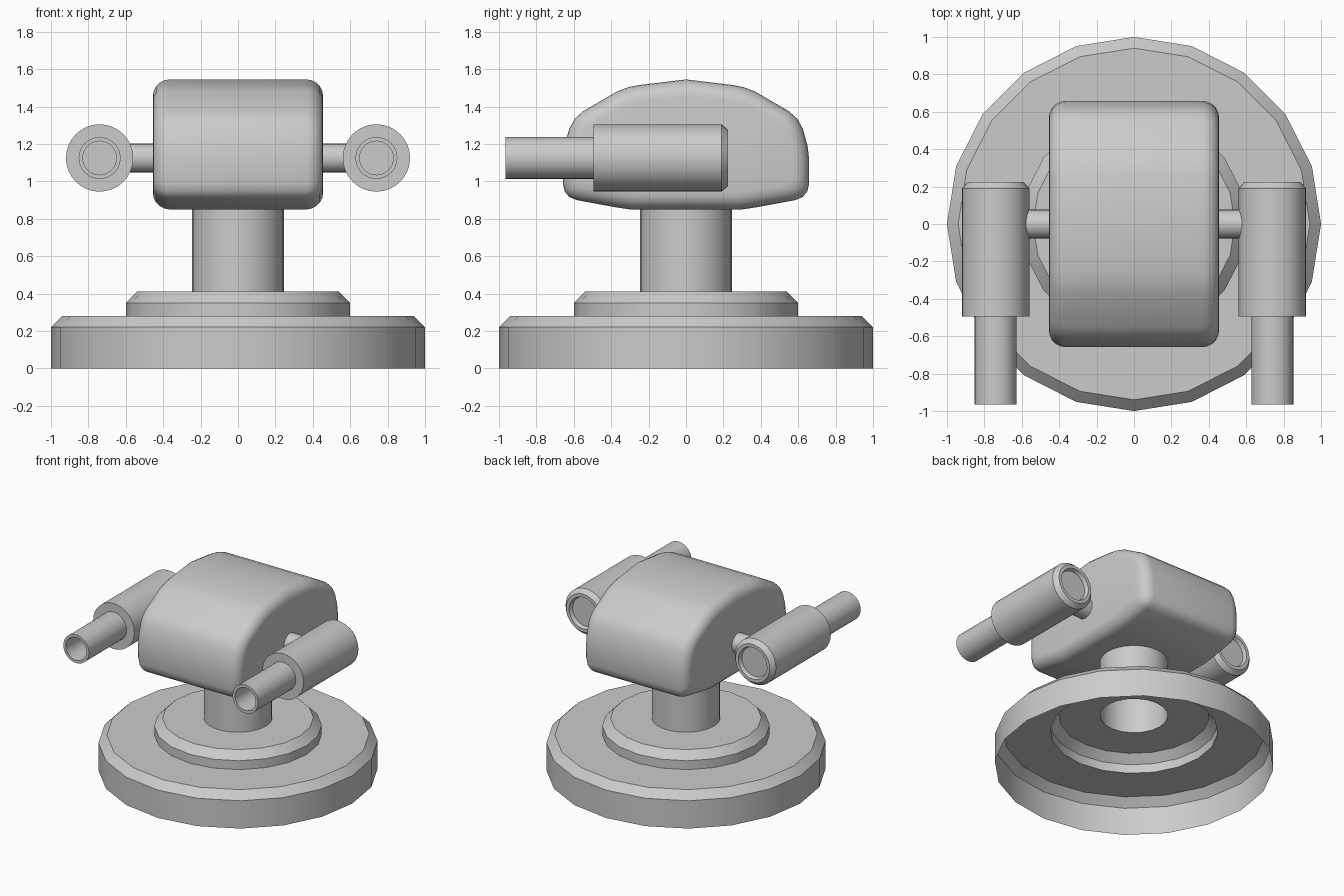
import bpy, bmesh
from math import sin, cos, pi, radians
from mathutils import Matrix

if "Cube" in bpy.data.objects:
    bpy.data.objects.remove(bpy.data.objects["Cube"])


def finish(name, bm, angle=30):
    bmesh.ops.remove_doubles(bm, verts=bm.verts[:], dist=1e-5)
    mesh = bpy.data.meshes.new(name)
    bm.to_mesh(mesh)
    bm.free()
    ob = bpy.data.objects.new(name, mesh)
    bpy.context.collection.objects.link(ob)
    bpy.ops.object.select_all(action='DESELECT')
    bpy.context.view_layer.objects.active = ob
    ob.select_set(True)
    bpy.ops.object.shade_smooth_by_angle(angle=radians(angle))
    return ob


def skin(bm, rings):
    # Quads between consecutive closed rings of vertices
    n = len(rings[0])
    for a, b in zip(rings, rings[1:]):
        for i in range(n):
            j = (i + 1) % n
            bm.faces.new((a[i], a[j], b[j], b[i]))


def lathe(name, profile, sides, matrix=Matrix()):
    # Revolve (radius, height) points about local z
    bm = bmesh.new()
    rings = [[bm.verts.new((r * cos(2 * pi * i / sides), r * sin(2 * pi * i / sides), h))
              for i in range(sides)] for r, h in profile]
    skin(bm, rings)
    bm.transform(matrix)
    return finish(name, bm)


# Stepped base, an open shell underneath
lathe("base", [(1, 0), (1, .22), (.94, .28), (.6, .28), (.6, .35), (.54, .41), (.243, .41)], 20)

# Hollow neck running up into the head
lathe("neck", [(.245, .41), (.245, .9)], 32)

# Head: side profile swept across x with rounded ends
half = [(0, 1.545), (.25, 1.515), (.31, 1.503), (.37, 1.48), (.55, 1.375), (.595, 1.335),
        (.625, 1.28), (.65, 1.19), (.658, 1.12), (.658, .985), (.648, .945), (.625, .917),
        (.585, .9), (.38, .862), (.3, .85)]
outline = half + [(-y, z) for y, z in reversed(half[1:])]
W, R, MID, HY, HZ = .455, .09, 1.1975, .658, .3475
steps = [(W - R + R * sin(t * pi / 10), R * (1 - cos(t * pi / 10))) for t in range(6)]
sections = [(-x, d) for x, d in reversed(steps)] + steps
bm = bmesh.new()
rings = [[bm.verts.new((x, y * (HY - d) / HY, MID + (z - MID) * (HZ - d) / HZ))
          for y, z in outline] for x, d in sections]
skin(bm, rings)
bm.faces.new(rings[0])
bm.faces.new(rings[-1])
bmesh.ops.recalc_face_normals(bm, faces=bm.faces[:])
finish("head", bm, 35)

# Twin guns with hollow muzzles and recessed rear caps, each on a side arm
gun = [(0, -.195), (.115, -.195), (.125, -.225), (.15, -.225), (.18, -.19), (.18, .495),
       (.112, .495), (.112, .965), (.09, .965), (.09, .65), (0, .65)]
for side, s in (("left", -1), ("right", 1)):
    lathe(side + "_gun", gun, 32,
          Matrix.Translation((s * .74, 0, 1.125)) @ Matrix.Rotation(pi / 2, 4, 'X'))
    lathe(side + "_arm", [(.077, .43), (.077, .62)], 24,
          Matrix.Translation((0, 0, 1.125)) @ Matrix.Rotation(s * pi / 2, 4, 'Y'))
